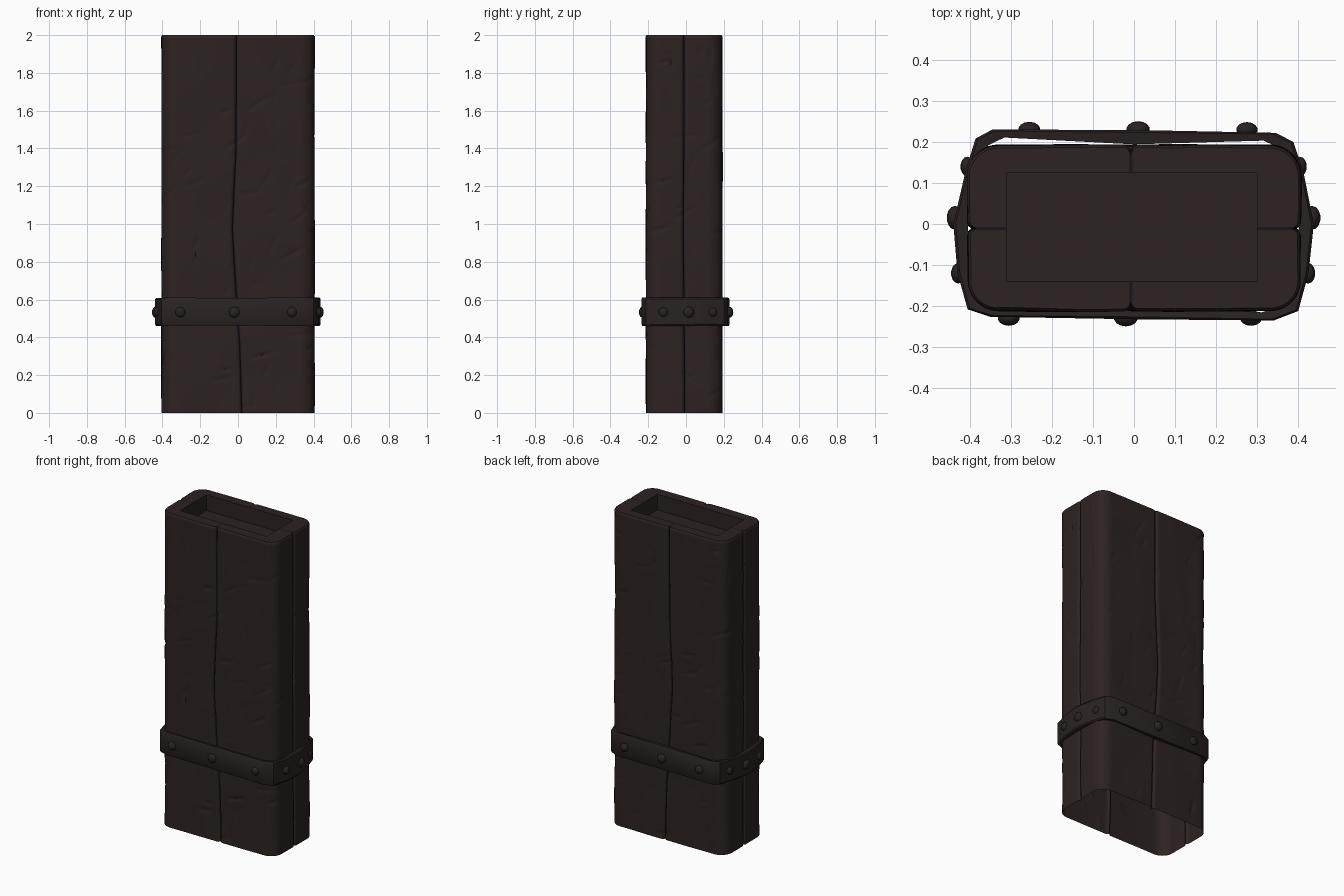
import bpy, bmesh, math, random
from mathutils import Vector, noise

if "Cube" in bpy.data.objects:
    bpy.data.objects.remove(bpy.data.objects["Cube"])

random.seed(7)


def material(name, col):
    m = bpy.data.materials.new(name)
    m.diffuse_color = (*col, 1)
    m.use_nodes = True
    m.node_tree.nodes["Principled BSDF"].inputs["Base Color"].default_value = m.diffuse_color
    return m


WOOD = material("dark wood", (0.026, 0.0165, 0.016))
SEAM = material("seam shadow", (0.011, 0.008, 0.009))
IRON = material("dark iron", (0.023, 0.016, 0.016))


def finish(bm, name, mats, angle=40):
    me = bpy.data.meshes.new(name)
    bm.to_mesh(me)
    bm.free()
    ob = bpy.data.objects.new(name, me)
    bpy.context.collection.objects.link(ob)
    for m in mats:
        me.materials.append(m)
    bpy.ops.object.select_all(action='DESELECT')
    ob.select_set(True)
    bpy.context.view_layer.objects.active = ob
    bpy.ops.object.shade_smooth_by_angle(angle=math.radians(angle))
    return ob


# Rounded-rectangle outline, measured from the middle of the front
HX, HY, R, CY = 0.405, 0.202, 0.075, -0.01
ARC = R * math.pi / 2
QUARTER = (HX - R) + ARC + (HY - R)
LENGTH = 4 * QUARTER


def outline(s):
    """Point and outward normal at distance s round the outline."""
    s %= LENGTH
    half = s >= 2 * QUARTER
    s -= 2 * QUARTER if half else 0
    mirror = s > QUARTER
    u = 2 * QUARTER - s if mirror else s
    if u < HX - R:
        x, y, nx, ny = u, -HY, 0, -1
    elif u < HX - R + ARC:
        a = (u - HX + R) / R
        nx, ny = math.sin(a), -math.cos(a)
        x, y = HX - R + R * nx, -HY + R + R * ny
    else:
        x, y, nx, ny = HX, -HY + R + (u - HX + R - ARC), 1, 0
    if mirror:
        y, ny = -y, -ny
    if half:
        x, y, nx, ny = -x, -y, -nx, -ny
    return x, y, nx, ny


# Column positions: close together at the four plank seams
near = [0, 0.004, 0.009, 0.016]
n_mid = 52
step = (QUARTER - 0.032) / n_mid
quarter_u = near + [0.016 + step * i for i in range(1, n_mid)] \
    + [QUARTER - d for d in near[:0:-1]]
cols = [(q * QUARTER + u) for q in range(4) for u in quarter_u]
PER = len(quarter_u)
N = len(cols)
PATH = [(0, 0.02), (0.35, 0.01), (0.65, -0.01), (0.97, -0.03),
        (1.4, -0.01), (2.01, -0.008)]


def wobble(z):
    for (a, b), (c, d) in zip(PATH, PATH[1:]):
        if z <= c:
            return b + (d - b) * (z - a) / (c - a)
    return PATH[-1][1]


# Carved gouges: centre, height, direction, half length, half width, depth
gouges = []
for i in range(150):
    a = random.choice([random.uniform(0.1, 0.6), random.uniform(0.9, 1.7)])
    gouges.append((random.uniform(0, LENGTH), random.uniform(0.03, 1.95),
                   math.cos(a), math.sin(a), random.uniform(0.025, 0.09),
                   random.uniform(0.007, 0.016), random.uniform(0.003, 0.007)))


def carve(s, z, active):
    d = 0
    for gs, gz, c, sn, ln, w, depth in active:
        ds = (s - gs + LENGTH / 2) % LENGTH - LENGTH / 2
        if abs(ds) > 0.12:
            continue
        along = (ds * c + (z - gz) * sn) / ln
        across = (-ds * sn + (z - gz) * c) / w
        if abs(along) < 1 and -1 < across < 1:
            d -= depth * (1 - along * along) * (1 - abs(across))
    return d


# Post shell: open underneath, with a shallow pocket in the top
bm = bmesh.new()
ROWS = 190
zs = [1.992 * j / ROWS for j in range(ROWS + 1)] + [2.0]
rings = []
for z in zs:
    active = [g for g in gouges if abs(z - g[1]) < 0.12]
    ring = []
    for i, s0 in enumerate(cols):
        q = round(s0 / QUARTER)
        u = s0 - q * QUARTER
        sway = {0: 1, 1: 0.15, 2: -1, 3: -0.15}[q % 4] * wobble(z)
        s = s0 + sway * math.exp(-(u / 0.12) ** 2)
        x, y, nx, ny = outline(s)
        off = carve(s, z, active)
        off += 0.004 * noise.noise(Vector((x * 5, y * 5, z * 3)))
        off -= 0.014 * max(0, 1 - abs(u) / 0.011)
        off -= 0.006 if z == 2.0 else 0
        ring.append(bm.verts.new((x + nx * off, y + CY + ny * off, z)))
    rings.append(ring)


def inner_ring(z):
    out = []
    for v in rings[len(zs) - 1]:
        x = min(max(v.co.x, -0.31), 0.30)
        y = min(max(v.co.y, -0.14), 0.125)
        out.append(bm.verts.new((x, y, z)))
    return out


rings += [inner_ring(2.0), inner_ring(1.9)]
for k, (a, b) in enumerate(zip(rings, rings[1:])):
    for i in range(N):
        j = (i + 1) % N
        f = bm.faces.new((a[i], a[j], b[j], b[i]))
        if k <= len(zs) - 1 and i % PER in (0, PER - 1):
            f.material_index = 1
bmesh.ops.remove_doubles(bm, verts=rings[-1] + rings[-2], dist=0.0002)
# Pocket floor
bm.faces.new([bm.verts.new(p) for p in ((-.31, -.14, 1.9), (.30, -.14, 1.9),
                                        (.30, .125, 1.9), (-.31, .125, 1.9))])
finish(bm, "wooden_post", [WOOD, SEAM], 50)

# Iron band round the post
shape = [(-0.35, -0.226), (0, -0.232), (0.34, -0.235), (0.40, -0.212), (0.425, -0.12),
         (0.438, 0), (0.412, 0.13), (0.388, 0.2), (0.345, 0.222), (0, 0.229),
         (-0.345, 0.23), (-0.386, 0.208), (-0.41, 0.13), (-0.44, 0), (-0.43, -0.12),
         (-0.405, -0.208)]
bm = bmesh.new()
loops = []
for grow, z, lean in ((-0.035, 0.465, 1), (-0.006, 0.46, 1), (0, 0.468, 1),
                      (0, 0.602, 1), (-0.006, 0.61, 1), (-0.035, 0.606, 1)):
    loop = []
    for x, y in shape:
        d = Vector((x, y)).normalized()
        dz = 0.005 * noise.noise(Vector((x * 4, y * 6, z * 6)))
        loop.append(bm.verts.new((x + d.x * grow, y + d.y * grow, z + dz)))
    loops.append(loop)
for a, b in zip(loops, loops[1:] + loops[:1]):
    for i in range(len(shape)):
        j = (i + 1) % len(shape)
        bm.faces.new((a[i], a[j], b[j], b[i]))
finish(bm, "iron_band", [IRON], 35)

# Rivets: position on the band, facing direction, radius
rivets = [(x, -0.229, 'y', r) for x, r in ((-0.305, .027), (-0.02, .029), (0.285, .027))]
rivets += [(x, 0.23, 'y', r) for x, r in ((-0.255, .027), (0.01, .029), (0.275, .026))]
rivets += [(x, y, 'x', r) for x, y, r in (
    (0.424, -0.12, .025), (0.434, 0.015, .029), (0.404, 0.14, .024),
    (-0.428, -0.12, .025), (-0.436, 0.015, .029), (-0.406, 0.14, .024))]
bm = bmesh.new()
for x, y, axis, r in rivets:
    made = bmesh.ops.create_uvsphere(bm, u_segments=14, v_segments=8, radius=r)
    flat = (0.7, 1, 1) if axis == 'x' else (1, 0.7, 1)
    bmesh.ops.scale(bm, vec=flat, verts=made['verts'])
    bmesh.ops.translate(bm, vec=(x, y, 0.533), verts=made['verts'])
finish(bm, "band_rivets", [IRON], 60)
